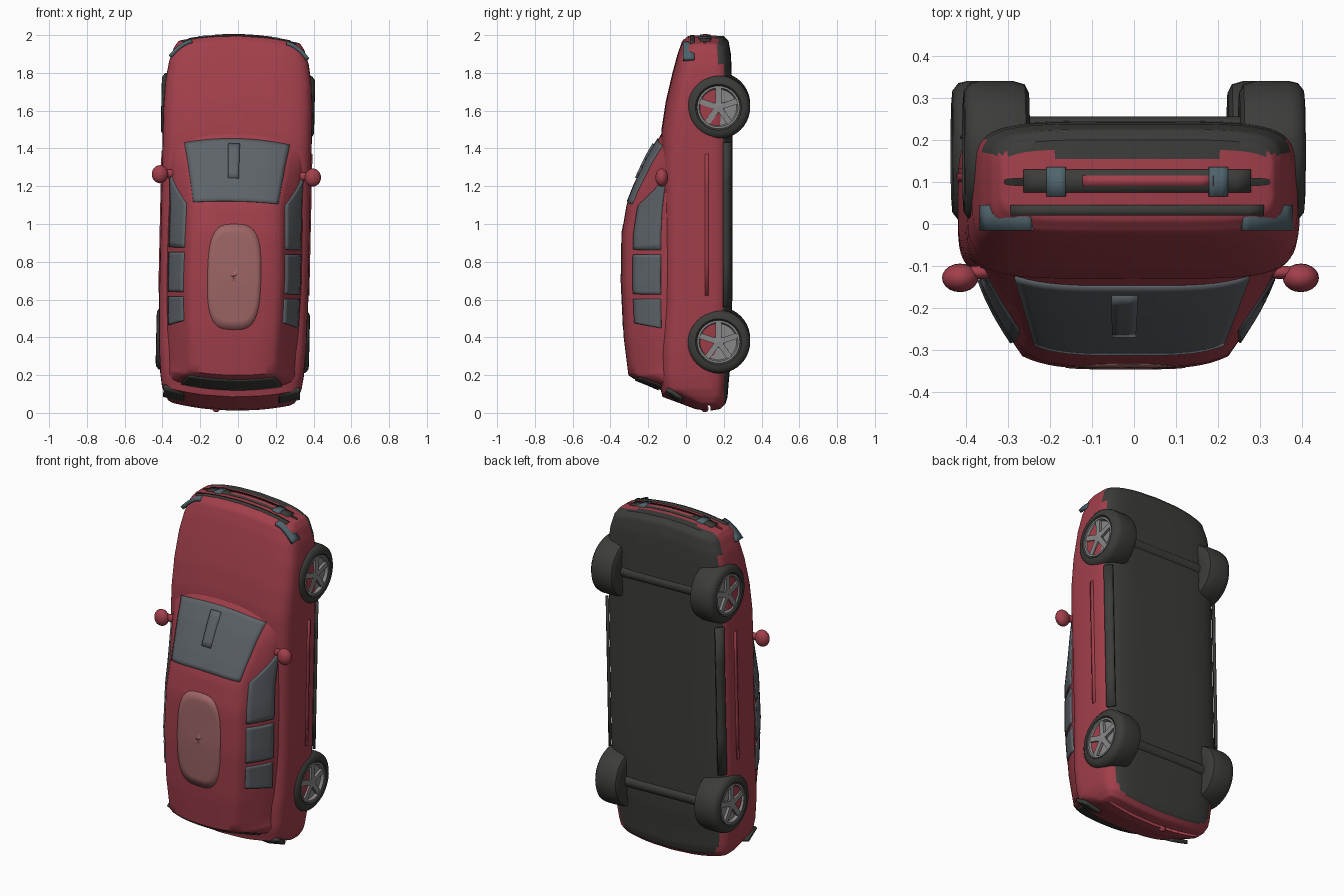
import bpy, bmesh, math
from mathutils import Vector, Matrix

if "Cube" in bpy.data.objects:
    bpy.data.objects.remove(bpy.data.objects["Cube"])

def mat(name, r, g, b):
    m = bpy.data.materials.new(name)
    m.diffuse_color = (r, g, b, 1)
    m.use_nodes = True
    m.node_tree.nodes["Principled BSDF"].inputs["Base Color"].default_value = m.diffuse_color
    return m

RED = mat("red_paint", 0.36, 0.05, 0.07)
FADED = mat("faded_paint", 0.34, 0.13, 0.13)
DARK = mat("dark_plastic", 0.045, 0.045, 0.042)
GLASS = mat("glass", 0.11, 0.125, 0.14)
RIM = mat("rim", 0.25, 0.25, 0.25)
LAMP = mat("lamp", 0.08, 0.13, 0.15)
TILT = Matrix.Translation((-0.036, 0, 0)) @ Matrix.Rotation(0.022, 4, 'Y')

def finish(name, bm, mats, normals=True, angle=40):
    if normals:
        bmesh.ops.recalc_face_normals(bm, faces=bm.faces)
    me = bpy.data.meshes.new(name)
    bm.to_mesh(me)
    bm.free()
    ob = bpy.data.objects.new(name, me)
    bpy.context.collection.objects.link(ob)
    for m in mats:
        me.materials.append(m)
    ob.matrix_world = TILT
    bpy.ops.object.select_all(action='DESELECT')
    ob.select_set(True)
    bpy.context.view_layer.objects.active = ob
    bpy.ops.object.shade_smooth_by_angle(angle=math.radians(angle))
    return ob

def lookup(table, z):
    z = min(max(z, table[0][0]), table[-1][0])
    for a, b in zip(table, table[1:]):
        if z <= b[0]:
            f = (z - a[0]) / (b[0] - a[0])
            return [p + (q - p) * f for p, q in zip(a[1:], b[1:])]

def bow(x, y, z):
    # curves nose, windscreen and tail in plan
    front = min(max((z - 0.9) / 0.4, 0), 1)
    rear = min(max((0.5 - z) / 0.3, 0), 1)
    return Vector((x, y, z + 0.35 * x * x * (rear - front)))

def grid(name, f, n, m, mats, wrap=False, thick=0, pick=None):
    bm = bmesh.new()
    rows = [[bm.verts.new(f(i / n, j / m)) for j in range(m if wrap else m + 1)] for i in range(n + 1)]
    for a, b in zip(rows, rows[1:]):
        for j in range(m):
            k = (j + 1) % len(a)
            face = bm.faces.new((a[j], a[k], b[k], b[j]))
            if pick:
                face.material_index = pick(face.calc_center_median())
    ob = finish(name, bm, mats)
    if thick:
        s = ob.modifiers.new("thickness", 'SOLIDIFY')
        s.thickness, s.offset = thick, 0
    return ob

def spread(table, s):
    # sample position, spread evenly over the stations
    k = s * (len(table) - 1)
    i = min(int(k), len(table) - 2)
    return table[i][0] + (table[i + 1][0] - table[i][0]) * (k - i)

# lower body: z, upper y, lower y, half width
BODY = [(0.012, .11, .13, .31), (0.02, .05, .18, .335), (0.05, -.03, .21, .355), (0.085, -.125, .22, .37),
        (0.15, -.14, .225, .38), (0.3, -.145, .24, .39), (0.6, -.13, .245, .395), (1.0, -.13, .245, .395),
        (1.35, -.135, .245, .395), (1.5, -.13, .245, .395), (1.65, -.107, .245, .395), (1.8, -.072, .242, .387),
        (1.9, -.045, .238, .37), (1.97, -.02, .225, .345), (1.995, .01, .2, .325), (2.0, .09, .11, .315)]

def body_at(s, t):
    z = spread(BODY, s)
    yt, yb, w = lookup(BODY, z)
    a = 2 * math.pi * t
    p = lambda v: math.copysign(abs(v) ** 0.4, v)
    return bow(w * p(math.cos(a)), (yt + yb) / 2 + (yb - yt) / 2 * p(math.sin(a)), z)

grid("lower_body", body_at, 60, 64, [RED, DARK], wrap=True,
     pick=lambda c: int(c.y > (0.165 if c.z > 1.86 else 0.2)))

# cabin: z, roof y, roof half width, belt half width
CABIN = [(0.11, -.11, .30, .335), (0.15, -.2, .275, .345), (0.18, -.275, .245, .35), (0.2, -.305, .225, .35),
         (0.4, -.33, .235, .36), (0.7, -.344, .245, .365), (0.95, -.34, .24, .365), (1.1, -.315, .235, .365),
         (1.2, -.275, .25, .365), (1.35, -.205, .275, .365), (1.47, -.135, .3, .36), (1.5, -.112, .31, .35)]

def cabin(z, u):
    yr, wr, wb = lookup(CABIN, z)
    a, side = abs(u), math.copysign(1, u)
    if a <= 0.5:
        k = a / 0.5
        return bow(side * wr * k, yr + 0.03 * k ** 4, z)
    k = (a - 0.5) / 0.5
    return bow(side * (wr + (wb - wr) * k + 0.015 * math.sin(math.pi * k)), yr + .03 + (-.07 - yr - .03) * k, z)

grid("cabin_shell", lambda s, t: cabin(spread(CABIN, s), 2 * t - 1), 44, 48, [RED])

# windscreen, rear window and faded centre of the roof
grid("windscreen", lambda s, t: cabin(1.12 + .33 * s, (2 * t - 1) * .47), 16, 24, [GLASS], thick=.012)
grid("rear_window", lambda s, t: cabin(.125 + .052 * s, (2 * t - 1) * .46), 6, 24, [DARK], thick=.012)
def roof_disc(s, t):
    a = 2 * math.pi * t
    p = lambda v: math.copysign(abs(v) ** .6, v)
    return cabin(.72 + .28 * s * p(math.cos(a)), .29 * s * p(math.sin(a)))
grid("roof_centre", roof_disc, 6, 32, [FADED], wrap=True, thick=.004)
grid("windscreen_sensor", lambda s, t: cabin(1.24 + .18 * s, -.03 + .11 * (t - .5)), 6, 3, [GLASS], thick=.03)

# side windows: lower z range, upper z range
PANES = [("front_window", .87, 1.32, .87, 1.12), ("rear_door_window", .635, .845, .635, .845),
         ("quarter_window", .45, .61, .48, .61)]
for side in (-1, 1):
    for name, a, b, c, d in PANES:
        def pane(s, t):
            lo, hi = a + (b - a) * s, c + (d - c) * s
            return cabin(lo + (hi - lo) * t, side * (.87 - .3 * t))
        grid(name, pane, 12, 6, [GLASS], thick=.014)

# nose details on the bowed front: x0, x1, y0, y1, material
def nose(x0, x1, y0, y1, z=2.0):
    return lambda s, t: bow(x0 + (x1 - x0) * s, y0 + (y1 - y0) * t, z)
grid("grille_slot", nose(-.27, .27, .075, .13), 16, 2, [DARK], thick=.008)
grid("grille_bar", nose(-.13, .18, .09, .115, 2.001), 10, 2, [RED], thick=.01)
grid("bonnet_lip", nose(-.3, .3, .02, .045, 1.993), 16, 2, [DARK], thick=.014)
for side in (-1, 1):
    grid("fog_lamp", nose(side * .17, side * .215, .065, .135, 2.0), 3, 2, [LAMP], thick=.012)
    # headlight wrapping round the corner
    grid("headlight", lambda s, t: bow(side * (.25 + .115 * s), -.015 + .06 * t, 1.985 - .06 * s * s),
         8, 2, [LAMP], thick=.02)
    # tail lamp
    grid("tail_lamp", lambda s, t: bow(side * (.25 + .11 * s), -.1 + .08 * t, .09 - .05 * t),
         8, 3, [DARK], thick=.02)
    # lower door moulding and sill
    grid("door_moulding", lambda s, t: Vector((side * .393, .10 + .02 * t, .63 + .75 * s)), 4, 1, [RED], thick=.014)
    grid("sill", lambda s, t: Vector((side * (.385 - .03 * t), .2 + .04 * t, .57 + .87 * s)), 4, 2, [DARK], thick=.016)

def lathe(name, prof, centre, side, material):
    # profile of (outward x, radius) turned about the axle
    def f(s, t):
        x, r = prof[round(s * (len(prof) - 1))]
        a = 2 * math.pi * t
        return Vector((centre[0] + side * x, centre[1] + r * math.cos(a), centre[2] + r * math.sin(a)))
    return grid(name, f, len(prof) - 1, 40, [material], wrap=True)

TYRE = [(-.075, .001), (-.075, .1), (-.078, .14), (-.068, .16), (-.04, .168), (.04, .168), (.062, .163),
        (.076, .145), (.078, .122), (.07, .113), (.05, .11)]
DISC = [(.05, .114), (.074, .113), (.074, .103), (.058, .096), (.056, .03), (.072, .028), (.074, .001)]
for z in (.385, 1.627):
    for side in (-1, 1):
        c = Vector((side * .328, .172, z))
        lathe("tyre", TYRE, c, side, DARK)
        lathe("wheel_rim", DISC, c, side, RIM)
        # five spokes
        bm = bmesh.new()
        for i in range(5):
            m = (Matrix.Translation(c + Vector((side * .062, 0, 0))) @ Matrix.Rotation(i * math.tau / 5, 4, 'X')
                 @ Matrix.Translation((0, 0, .063)) @ Matrix.Diagonal((.02, .03, .085, 1)))
            bmesh.ops.create_cube(bm, size=1, matrix=m)
        finish("wheel_spokes", bm, [RIM])
    # axle under the floor
    bm = bmesh.new()
    bmesh.ops.create_cone(bm, cap_ends=True, segments=20, radius1=.035, radius2=.035, depth=.55,
                          matrix=Matrix.Translation((0, .22, z)) @ Matrix.Rotation(math.pi / 2, 4, 'Y'))
    finish("axle", bm, [DARK])

# door mirrors on short stalks
for side in (-1, 1):
    bm = bmesh.new()
    for x, y, z, sx, sy, sz in ((.405, -.128, 1.255, .043, .034, .048), (.36, -.115, 1.26, .04, .016, .022)):
        bmesh.ops.create_uvsphere(bm, u_segments=20, v_segments=12, radius=1,
                                  matrix=Matrix.Translation((side * x, y, z)) @ Matrix.Diagonal((sx, sy, sz, 1)))
    finish("door_mirror", bm, [RED])
# tail knob at the lowest point
bm = bmesh.new()
bmesh.ops.create_uvsphere(bm, u_segments=16, v_segments=10, radius=.02, matrix=Matrix.Translation((-.08, .1, .022)))
finish("tow_cover", bm, [RED])
